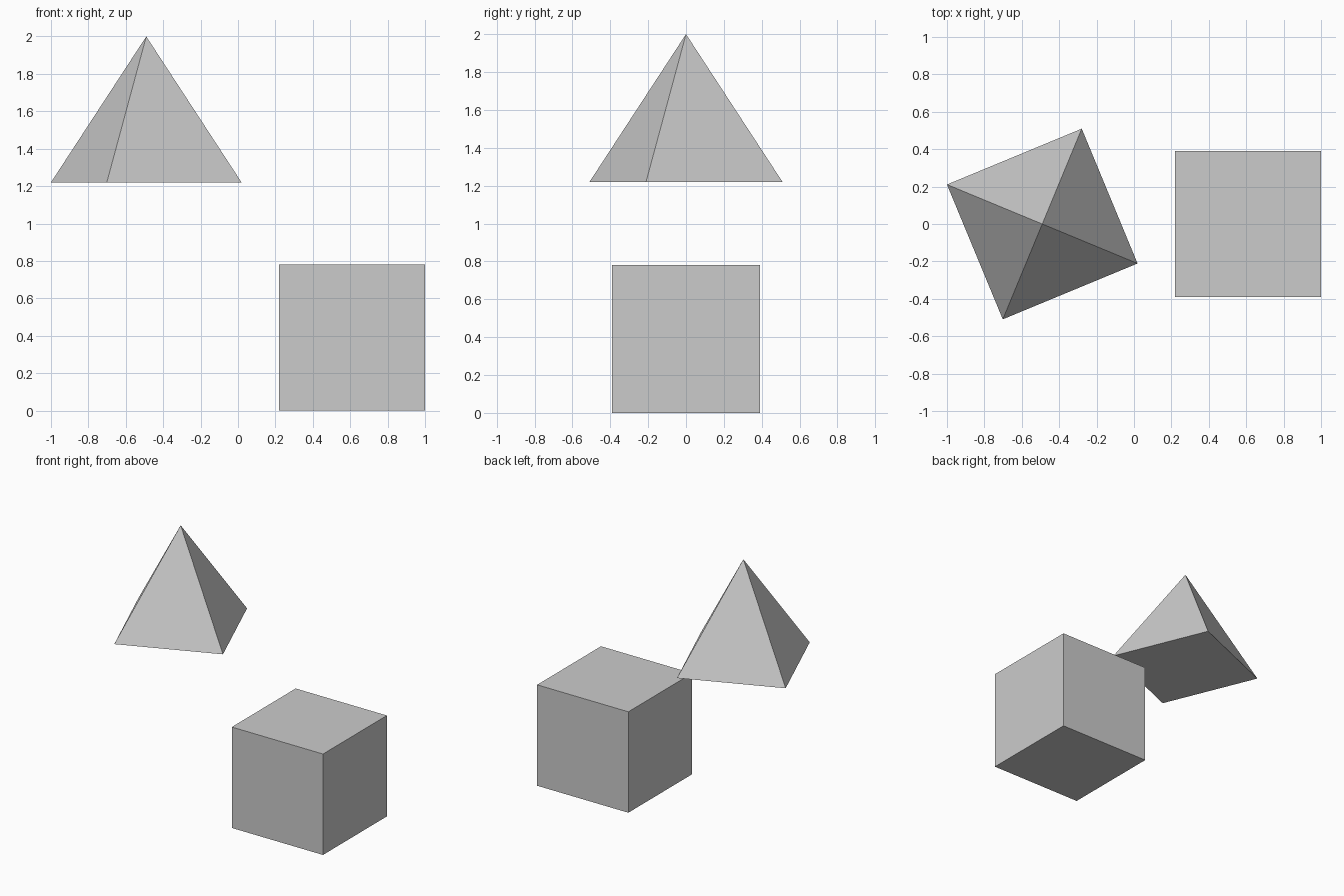
import bpy
import math

if "Cube" in bpy.data.objects:
    bpy.data.objects.remove(bpy.data.objects["Cube"], do_unlink=True)

# Single plain grey
GREY = (0.6, 0.6, 0.6, 1.0)
grey = bpy.data.materials.new("plain grey")
grey.use_nodes = True
grey.diffuse_color = GREY
grey.node_tree.nodes["Principled BSDF"].inputs["Base Color"].default_value = GREY

SIZE = 0.78  # shared edge length and height


def finish(name):
    obj = bpy.context.object
    obj.name = obj.data.name = name
    obj.data.materials.append(grey)


# Cube resting on the ground
bpy.ops.mesh.primitive_cube_add(size=SIZE, location=(1 - SIZE / 2, 0, SIZE / 2))
finish("block")

# Floating square pyramid, turned an eighth of a right angle pair
radius = SIZE / math.sqrt(2)
turn = math.radians(-22.5)
bpy.ops.mesh.primitive_cone_add(
    vertices=4, radius1=radius, radius2=0, depth=SIZE,
    location=(-1 + radius * math.cos(turn), 0, 2 - SIZE / 2),
    rotation=(0, 0, turn))
finish("pyramid")
